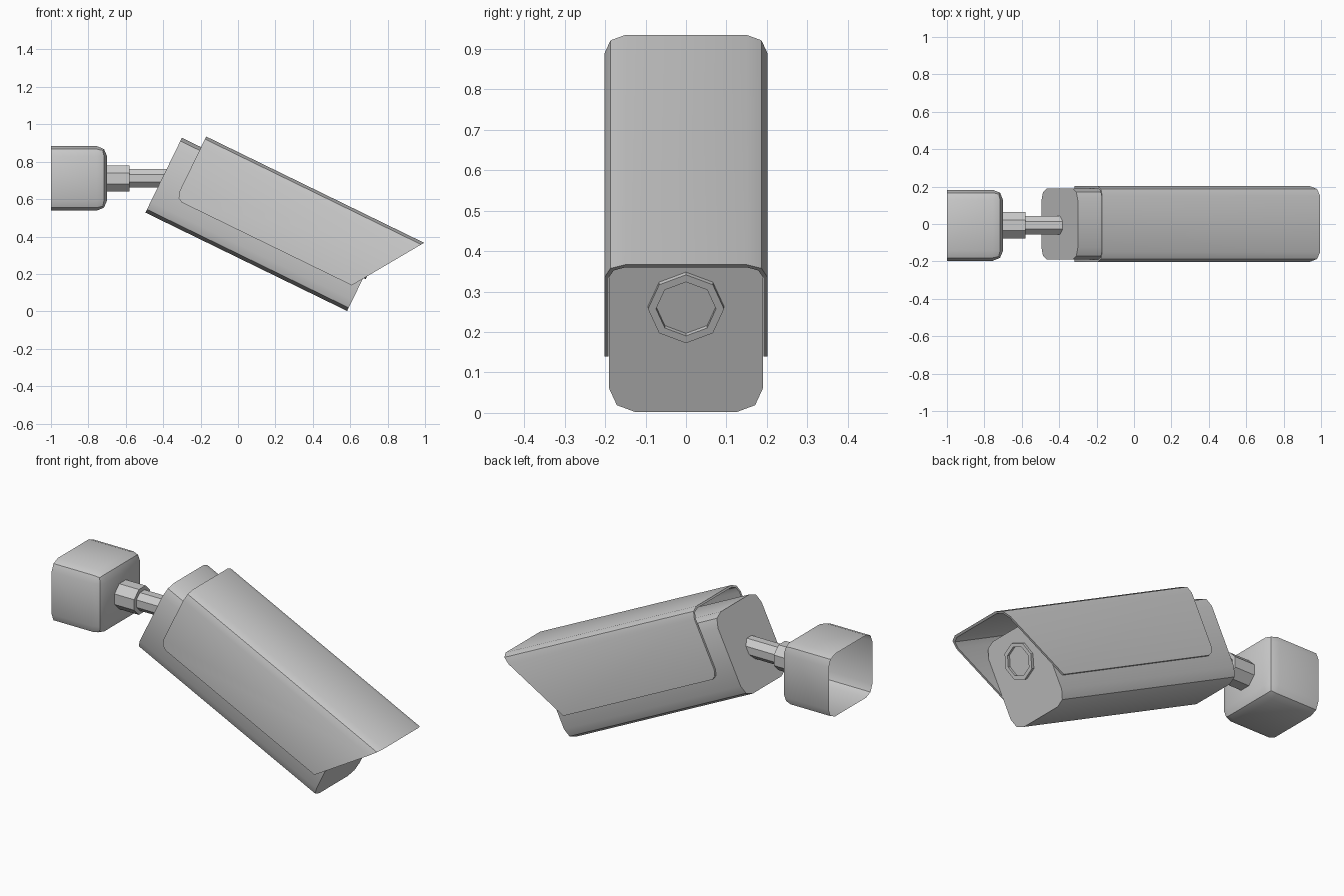
import bpy
import bmesh
from math import cos, sin, pi, radians
from mathutils import Matrix, Vector

cube = bpy.data.objects.get("Cube")
if cube:
    bpy.data.objects.remove(cube, do_unlink=True)

grey = bpy.data.materials.new("light_grey")
grey.use_nodes = True
grey.diffuse_color = (0.6, 0.6, 0.6, 1)
grey.node_tree.nodes["Principled BSDF"].inputs["Base Color"].default_value = (0.6, 0.6, 0.6, 1)

# Camera housing frame: x along the barrel, z towards its top
TILT = Matrix.Translation((-0.495, 0, 0.528)) @ Matrix.Rotation(radians(26), 4, 'Y')
LENGTH = 1.2
# Wall mount and arm sit slightly off the centre line
MOUNT = Matrix.Translation((0, -0.007, 0.711))


def finish(name, bm, matrix):
    bmesh.ops.recalc_face_normals(bm, faces=bm.faces[:])
    bm.transform(matrix)
    mesh = bpy.data.meshes.new(name)
    bm.to_mesh(mesh)
    bm.free()
    mesh.materials.append(grey)
    obj = bpy.data.objects.new(name, mesh)
    bpy.context.collection.objects.link(obj)
    bpy.ops.object.select_all(action='DESELECT')
    obj.select_set(True)
    bpy.context.view_layer.objects.active = obj
    bpy.ops.object.shade_smooth_by_angle(angle=radians(30))


def prism(outline, x0, x1):
    """Extrude a (y, z) outline along x; the last face is the x1 cap."""
    bm = bmesh.new()
    a, b = [[bm.verts.new((x, y, z)) for y, z in outline] for x in (x0, x1)]
    n = len(outline)
    for i in range(n):
        j = (i + 1) % n
        bm.faces.new((a[i], a[j], b[j], b[i]))
    bm.faces.new(a[::-1])
    bm.faces.new(b)
    bm.normal_update()
    return bm


def arc(cy, cz, r, start):
    """Quarter corner made of two flat segments."""
    return [(cy + r * cos(start + k * pi / 4), cz + r * sin(start + k * pi / 4)) for k in range(3)]


def octagon(r, z=0.0, turn=0.0):
    return [(r * cos(turn + k * pi / 4), z + r * sin(turn + k * pi / 4)) for k in range(8)]


def arch(w, top, bottom, r):
    return ([(w, bottom)] + arc(w - r, top - r, r, 0)
            + arc(r - w, top - r, r, pi / 2) + [(-w, bottom)])


def trim(bm, p, q):
    """Cut off everything right of the line p -> q in the xz plane, and cap it."""
    d = Vector((q[0] - p[0], 0, q[1] - p[1]))
    res = bmesh.ops.bisect_plane(bm, geom=bm.verts[:] + bm.edges[:] + bm.faces[:],
                                 plane_co=(p[0], 0, p[1]), plane_no=(d.z, 0, -d.x),
                                 clear_outer=True)
    edges = [e for e in res["geom_cut"] if isinstance(e, bmesh.types.BMEdge)]
    bmesh.ops.edgeloop_fill(bm, edges=edges)


# Camera body
w, h, r = 0.19, 0.445, 0.065
outline = (arc(w - r, h - r, r, 0) + arc(r - w, h - r, r, pi / 2)
           + arc(r - w, r, r, pi) + arc(w - r, r, r, 1.5 * pi))
finish("camera_body", prism(outline, 0, LENGTH), TILT)

# Sun hood: thin open arch, slanted front, clipped lower back corner
shell = arch(0.202, 0.508, 0.134, 0.052) + arch(0.191, 0.497, 0.134, 0.042)[::-1]
hood = prism(shell, 0.114, 1.5)
trim(hood, (1.162, 0.134), (1.41, 0.508))
trim(hood, (0.114, 0.18), (0.126, 0.147))
trim(hood, (0.126, 0.147), (0.15, 0.134))
finish("sun_hood", hood, TILT)

# Lens: raised ring with a sunken centre
lens = prism(octagon(0.094, 0.291), LENGTH - 0.01, LENGTH + 0.015)
lens.faces.ensure_lookup_table()
front = lens.faces[-1]
bmesh.ops.inset_region(lens, faces=[front], thickness=0.02)
centre = bmesh.ops.extrude_discrete_faces(lens, faces=[front])["faces"][0]
bmesh.ops.translate(lens, verts=centre.verts[:], vec=(-0.014, 0, 0))
finish("lens_ring", lens, TILT)

# Arm and its collar
for name, half, x0, x1 in (("arm", 0.05, -0.6, -0.36), ("arm_collar", 0.07, -0.71, -0.58)):
    finish(name, prism(octagon(half / cos(pi / 8), turn=pi / 8), x0, x1), MOUNT)

# Wall mount: rounded box, open towards the wall
box = bmesh.new()
bmesh.ops.create_cube(box, size=1, matrix=Matrix.Translation((-0.85, 0, 0))
                      @ Matrix.Diagonal((0.3, 0.38, 0.345, 1)))
edges = [e for e in box.edges if any(v.co.x > -0.9 for v in e.verts)]
bmesh.ops.bevel(box, geom=edges, offset=0.055, offset_type='OFFSET', segments=2,
                profile=0.5, affect='EDGES')
back = [f for f in box.faces if all(v.co.x < -0.99 for v in f.verts)]
bmesh.ops.delete(box, geom=back, context='FACES')
finish("wall_mount", box, MOUNT)
